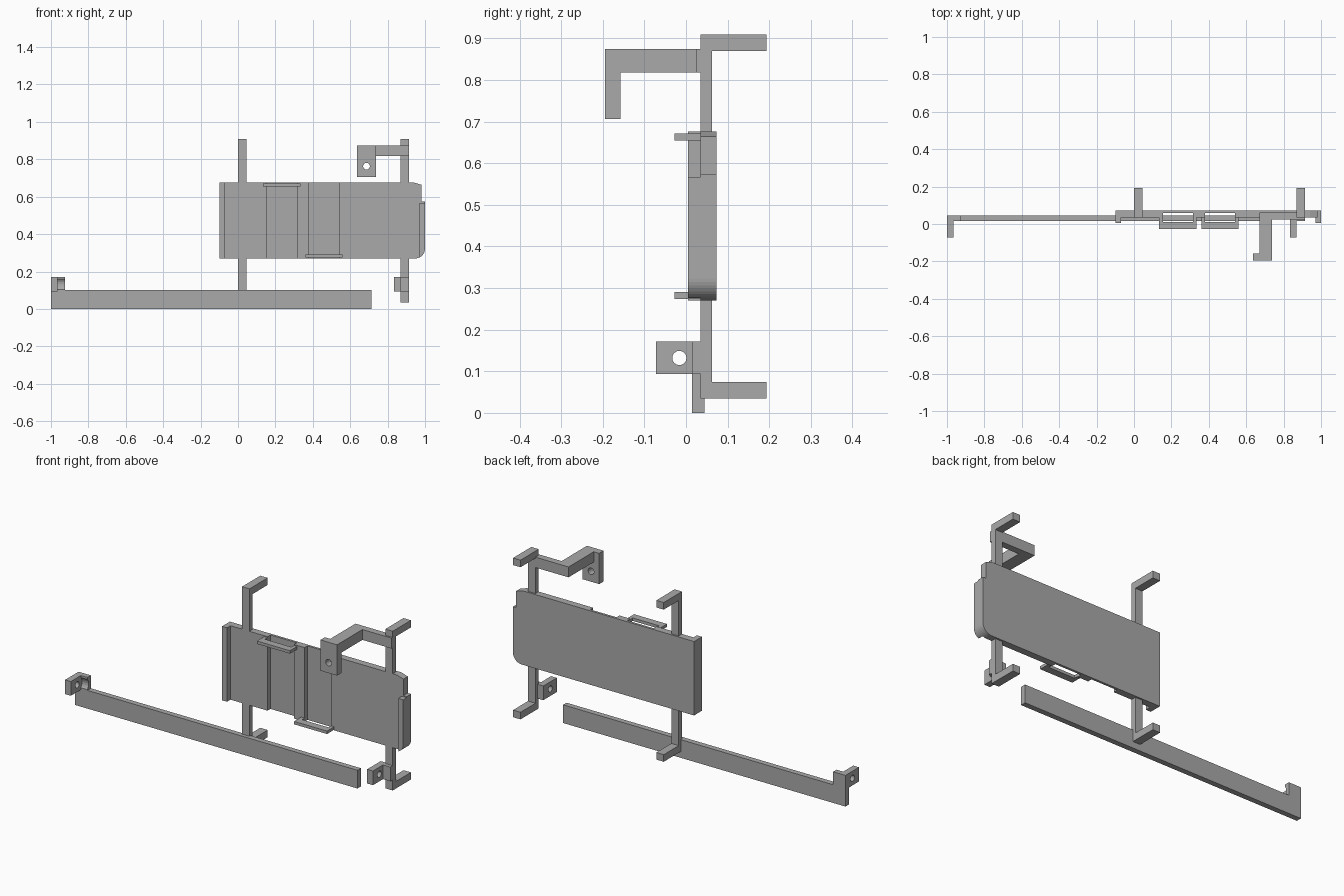
import bpy, bmesh, math
from mathutils import Vector

cube = bpy.data.objects.get("Cube")
if cube:
    bpy.data.objects.remove(cube, do_unlink=True)

grey = bpy.data.materials.new("plain grey")
grey.use_nodes = True
grey.diffuse_color = (0.4, 0.4, 0.4, 1)
grey.node_tree.nodes["Principled BSDF"].inputs["Base Color"].default_value = (0.4, 0.4, 0.4, 1)


def prism(name, outline, lo, hi, axis="y"):
    """Extrude a flat outline along y (points are x,z) or x (points are y,z)."""
    bm = bmesh.new()
    verts = [bm.verts.new((a, lo, b) if axis == "y" else (lo, a, b)) for a, b in outline]
    face = bm.faces.new(verts)
    new = bmesh.ops.extrude_face_region(bm, geom=[face])["geom"]
    shift = Vector((0, hi - lo, 0)) if axis == "y" else Vector((hi - lo, 0, 0))
    bmesh.ops.translate(bm, vec=shift, verts=[v for v in new if isinstance(v, bmesh.types.BMVert)])
    bmesh.ops.recalc_face_normals(bm, faces=bm.faces)
    mesh = bpy.data.meshes.new(name)
    bm.to_mesh(mesh)
    bm.free()
    mesh.materials.append(grey)
    obj = bpy.data.objects.new(name, mesh)
    bpy.context.collection.objects.link(obj)
    return obj


def rect(a0, a1, b0, b1):
    return [(a0, b0), (a1, b0), (a1, b1), (a0, b1)]


def box(name, x, y, z):
    return prism(name, rect(*x, *z), *y)


def arc(cx, cz, r, start, end, n):
    return [(cx + r * math.cos(math.radians(start + (end - start) * i / n)),
             cz + r * math.sin(math.radians(start + (end - start) * i / n))) for i in range(n + 1)]


def drill(obj, centre, r, lo, hi, axis):
    """Cut a round hole through a part."""
    cutter = prism(obj.name + "_cutter", arc(*centre, r, 0, 345, 23), lo, hi, axis)
    cutter.hide_render = True
    mod = obj.modifiers.new("hole", "BOOLEAN")
    mod.operation = "DIFFERENCE"
    mod.solver = "EXACT"
    mod.object = cutter
    bpy.context.view_layer.objects.active = obj
    obj.select_set(True)
    bpy.ops.object.modifier_apply(modifier=mod.name)
    bpy.data.objects.remove(cutter, do_unlink=True)


BOTTOM, TOP = 0.27, 0.676
FRONT, FLOOR, BACK = 0.035, 0.06, 0.073

# Panel: thin backing with a rounded lower corner
corner = arc(0.947, BOTTOM + 0.053, 0.053, -90, 0, 10)
panel_outline = [(-0.1, BOTTOM)] + corner + [(1.0, 0.573), (0.98, 0.573), (0.98, 0.664), (0.94, TOP), (-0.1, TOP)]
prism("panel_back", panel_outline, FLOOR, BACK)

# Panel front, interrupted by two full height channels
channels = [(0.155, 0.315), (0.38, 0.54)]
box("panel_front_a", (-0.1, channels[0][0]), (FRONT, FLOOR), (BOTTOM, TOP))
box("panel_front_b", (channels[0][1], channels[1][0]), (FRONT, FLOOR), (BOTTOM, TOP))
prism("panel_front_c", [(channels[1][1], BOTTOM)] + panel_outline[1:-1] + [(channels[1][1], TOP)], FRONT, FLOOR)

# Raised edges at both ends
box("edge_rib", (-0.1, -0.07), (0.005, FRONT), (BOTTOM, TOP))
lip = [(0.97, 0.276)] + [p for p in corner if p[0] > 0.97] + [(1.0, 0.567), (0.97, 0.567)]
prism("edge_lip", lip, 0.005, FRONT)

# Loops that bridge the channels
for label, (x0, x1), z in (("upper", channels[0], (0.655, 0.671)), ("lower", channels[1], (0.274, 0.29))):
    box(label + "_loop_front", (x0 - 0.02, x1 + 0.02), (-0.028, 0.012), z)
    box(label + "_loop_arm_a", (x0 - 0.02, x0), (0.012, FRONT), z)
    box(label + "_loop_arm_b", (x1, x1 + 0.02), (0.012, FRONT), z)

# Posts with hooks turned backward at both ends
hook = [(0.035, 0.035), (0.193, 0.035), (0.193, 0.074), (0.063, 0.074), (0.063, 0.87),
        (0.193, 0.87), (0.193, 0.909), (0.035, 0.909)]
for name, x in (("middle_post", 0.0), ("end_post", 0.87)):
    prism(name, hook, x, x + 0.045, "x")

# Upper bracket reaching forward to a drilled tab
box("upper_bracket_cross", (0.67, 0.915), (0.025, 0.062), (0.818, 0.875))
box("upper_bracket_arm", (0.67, 0.738), (-0.157, 0.025), (0.818, 0.875))
tab = box("upper_bracket_tab", (0.637, 0.738), (-0.195, -0.157), (0.706, 0.875))
drill(tab, (0.687, 0.763), 0.018, -0.3, 0.0, "y")

# Lower bracket on the end post
box("lower_bracket_base", (0.835, 0.915), (0.015, 0.045), (0.093, 0.171))
tab = box("lower_bracket_tab", (0.835, 0.87), (-0.072, 0.015), (0.093, 0.171))
drill(tab, (-0.016, 0.132), 0.017, 0.7, 1.0, "x")

# Long bar with a drilled tab and a scooped riser
box("long_bar", (-1.0, 0.715), (0.015, 0.045), (0.0, 0.1))
riser = box("bar_riser", (-0.965, -0.925), (0.015, 0.045), (0.1, 0.171))
drill(riser, (-0.016, 0.132), 0.042, -1.1, -0.8, "x")
box("bar_riser_end", (-1.0, -0.965), (0.015, 0.045), (0.1, 0.171))
tab = box("bar_tab", (-1.0, -0.965), (-0.072, 0.015), (0.093, 0.171))
drill(tab, (-0.016, 0.132), 0.017, -1.1, -0.8, "x")
